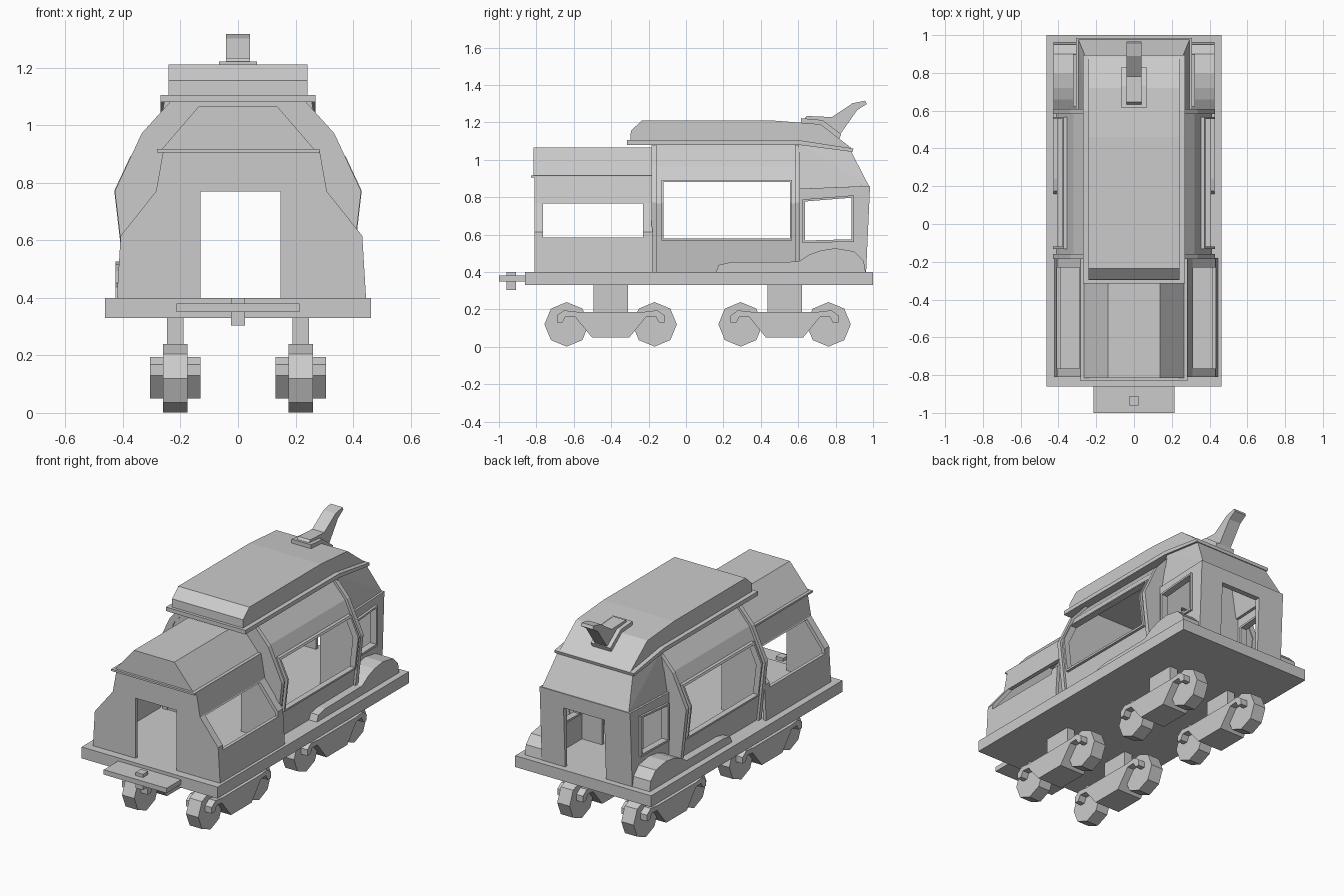
import bpy, bmesh
from mathutils import Vector

if "Cube" in bpy.data.objects:
    bpy.data.objects.remove(bpy.data.objects["Cube"])


def prism(name, pts, a, b, axis='y'):
    """Extrude a profile: (x,z) points along y, or (y,z) points along x."""
    bm = bmesh.new()
    place = (lambda p, t: (p[0], t, p[1])) if axis == 'y' else (lambda p, t: (t, p[0], p[1]))
    lo = [bm.verts.new(place(p, a)) for p in pts]
    hi = [bm.verts.new(place(p, b)) for p in pts]
    n = len(pts)
    bm.faces.new(lo)
    bm.faces.new(hi[::-1])
    for i in range(n):
        j = (i + 1) % n
        bm.faces.new((lo[j], lo[i], hi[i], hi[j]))
    return finish(name, bm)


def finish(name, bm):
    bmesh.ops.recalc_face_normals(bm, faces=bm.faces)
    me = bpy.data.meshes.new(name)
    bm.to_mesh(me)
    bm.free()
    ob = bpy.data.objects.new(name, me)
    bpy.context.collection.objects.link(ob)
    return ob


def box(name, x0, x1, y0, y1, z0, z1):
    return prism(name, [(x0, z0), (x1, z0), (x1, z1), (x0, z1)], y0, y1)


def hull(name, pts):
    bm = bmesh.new()
    for p in pts:
        bm.verts.new(p)
    bmesh.ops.convex_hull(bm, input=bm.verts)
    bmesh.ops.dissolve_limit(bm, angle_limit=0.01, verts=bm.verts, edges=bm.edges)
    return finish(name, bm)


def combine(ob, other, op='DIFFERENCE'):
    """Boolean with a throw-away cutter."""
    m = ob.modifiers.new('cut', 'BOOLEAN')
    m.operation, m.solver, m.object = op, 'EXACT', other
    bpy.context.view_layer.update()
    dg = bpy.context.evaluated_depsgraph_get()
    me = bpy.data.meshes.new_from_object(ob.evaluated_get(dg))
    ob.modifiers.clear()
    ob.data = me
    bpy.data.objects.remove(other, do_unlink=True)


def sym(half, cx=0.0):
    """Mirror a right-hand half profile listed from bottom to top."""
    return [(cx + x, z) for x, z in half] + [(cx - x, z) for x, z in reversed(half)]


def grow(half, d):
    return [(half[0][0] + d, half[0][1])] + [(x + d, z + d * 0.4) for x, z in half[1:]]


def doorway(ob):
    combine(ob, box('cutter', -0.13, 0.148, -1.2, 1.2, 0.3, 0.77))


# deck and coupler
box('deck', -0.463, 0.463, -0.86, 1.0, 0.33, 0.40)
box('coupler_plate', -0.214, 0.214, -1.0, -0.85, 0.35, 0.38)
box('coupler_pin', -0.025, 0.025, -0.96, -0.91, 0.303, 0.40)

# bogies: octagonal wheels, hooked frames and posts
hook = [(0.10, 0.05), (0.19, 0.16), (0.24, 0.163), (0.258, 0.13), (0.288, 0.13),
        (0.288, 0.168), (0.25, 0.195), (0.18, 0.187)]
for side in (-1, 1):
    for cy in (-0.403, 0.527):
        cx = side * 0.218
        prism('bogie_frame', sym(hook, cy), cx - 0.087, cx + 0.087, 'x')
        box('bogie_post', cx - 0.028, cx + 0.028, cy - 0.092, cy + 0.092, 0.17, 0.34)
        for s in (-1, 1):
            ring = []
            for k in range(8):
                v = Vector((0, 0.119))
                c, sn = [(1, 0), (.7071, .7071), (0, 1), (-.7071, .7071),
                         (-1, 0), (-.7071, -.7071), (0, -1), (.7071, -.7071)][k]
                ring.append((cy + s * 0.235 + v.y * c, 0.12 + v.y * sn))
            prism('wheel', ring, cx - 0.042, cx + 0.042, 'x')

# front section: hollow flared body with door and sloped side openings
front = [(0.433, 0.40), (0.42, 0.615), (0.297, 0.77), (0.272, 0.91)]
body = prism('front_body', sym(front, 0.012), -0.81, -0.18)
inner = [(0.413, 0.39), (0.40, 0.605), (0.275, 0.762), (0.25, 0.95)]
combine(body, prism('cutter', sym(inner, 0.012), -0.79, -0.1))
combine(body, box('cutter', -0.6, 0.6, -0.765, -0.23, 0.585, 0.765))
doorway(body)
roof = prism('front_roof', sym([(0.27, 0.91), (0.137, 1.065)]), -0.815, -0.17)
combine(roof, prism('cutter', sym([(0.25, 0.9), (0.12, 1.045)]), -0.795, -0.1))
eave = box('front_eave', -0.282, 0.284, -0.83, -0.18, 0.905, 0.917)
combine(eave, box('cutter', -0.25, 0.25, -0.795, -0.1, 0.8, 1.0))

# middle section: faceted barrel shell with ribs and framed windows
mid = [(0.37, 0.40), (0.413, 0.765), (0.32, 0.965), (0.215, 1.082)]
mid_in = [(0.35, 0.39), (0.393, 0.76), (0.302, 0.955), (0.205, 1.06)]
shell = prism('middle_body', sym(mid), -0.18, 0.605)
combine(shell, prism('cutter', sym(mid_in), -0.16, 0.585))
combine(shell, box('cutter', -0.6, 0.6, -0.12, 0.555, 0.58, 0.88))
doorway(shell)
for y in (-0.185, 0.583):
    rib = prism('middle_rib', sym(grow(mid, 0.015)), y, y + 0.027)
    combine(rib, prism('cutter', sym(mid_in), y - 0.1, y + 0.1))
frame = prism('middle_window_frame', sym(grow(mid, 0.017)), -0.132, 0.567)
combine(frame, prism('cutter', sym(mid_in), -0.5, 0.9))
combine(frame, box('cutter', -0.6, 0.6, -0.3, 0.8, 0.568, 0.892), 'INTERSECT')
combine(frame, box('cutter', -0.6, 0.6, -0.12, 0.555, 0.58, 0.88))

# rear cab: lower walls with door and side windows
pane = [(0.637, 0.568), (0.885, 0.575), (0.885, 0.797), (0.637, 0.777)]
rim = [(0.622, 0.556), (0.897, 0.561), (0.897, 0.81), (0.622, 0.788)]
cab = prism('rear_cab', [(0.60, 0.40), (0.963, 0.40), (0.984, 0.86), (0.60, 0.845)],
            -0.308, 0.308, 'x')
combine(cab, box('cutter', -0.285, 0.285, 0.5, 0.945, 0.3, 1.0))
combine(cab, prism('cutter', pane, -0.6, 0.6, 'x'))
doorway(cab)
frames = prism('rear_window_frame', rim, -0.322, 0.322, 'x')
combine(frames, box('cutter', -0.28, 0.28, 0.4, 1.1, 0.3, 1.0))
combine(frames, prism('cutter', pane, -0.6, 0.6, 'x'))

# rear cab upper part, tapering to the roof
upper = hull('rear_upper', [(s * x, y, z) for s in (-1, 1) for x, y, z in
             ((0.295, 0.60, 0.845), (0.295, 0.978, 0.86), (0.255, 0.60, 1.09), (0.255, 0.88, 1.05))])
combine(upper, hull('cutter', [(s * x, y, z) for s in (-1, 1) for x, y, z in
        ((0.275, 0.5, 0.80), (0.275, 0.975, 0.80), (0.238, 0.5, 1.035), (0.238, 0.866, 1.03))]))

# fenders along the deck
fender = [(0.16, 0.40), (0.175, 0.438), (0.24, 0.452), (0.60, 0.455), (0.66, 0.493), (0.72, 0.515),
          (0.80, 0.527), (0.90, 0.51), (0.95, 0.46), (0.96, 0.40)]
for s in (-1, 1):
    prism('fender', fender, s * 0.29, s * 0.425, 'x')

# roof rim and raised roof
prism('roof_rim', [(-0.315, 1.08), (-0.315, 1.105), (0.60, 1.105), (0.895, 1.06),
                   (0.89, 1.042), (0.60, 1.08)], -0.27, 0.27, 'x')
prism('raised_roof', [(-0.297, 1.10), (-0.295, 1.155), (-0.235, 1.21), (0.46, 1.21),
                      (0.72, 1.19), (0.89, 1.058), (0.60, 1.10)], -0.242, 0.242, 'x')

# rooftop horn on its plate
prism('horn_plate', [(0.615, 1.19), (0.615, 1.222), (0.73, 1.212), (0.83, 1.137), (0.815, 1.10),
                     (0.71, 1.18)], -0.066, 0.066, 'x')
prism('horn', [(0.625, 1.21), (0.645, 1.234), (0.78, 1.228), (0.89, 1.302), (0.958, 1.316),
               (0.966, 1.298), (0.915, 1.265), (0.82, 1.13), (0.72, 1.19)], -0.041, 0.041, 'x')
